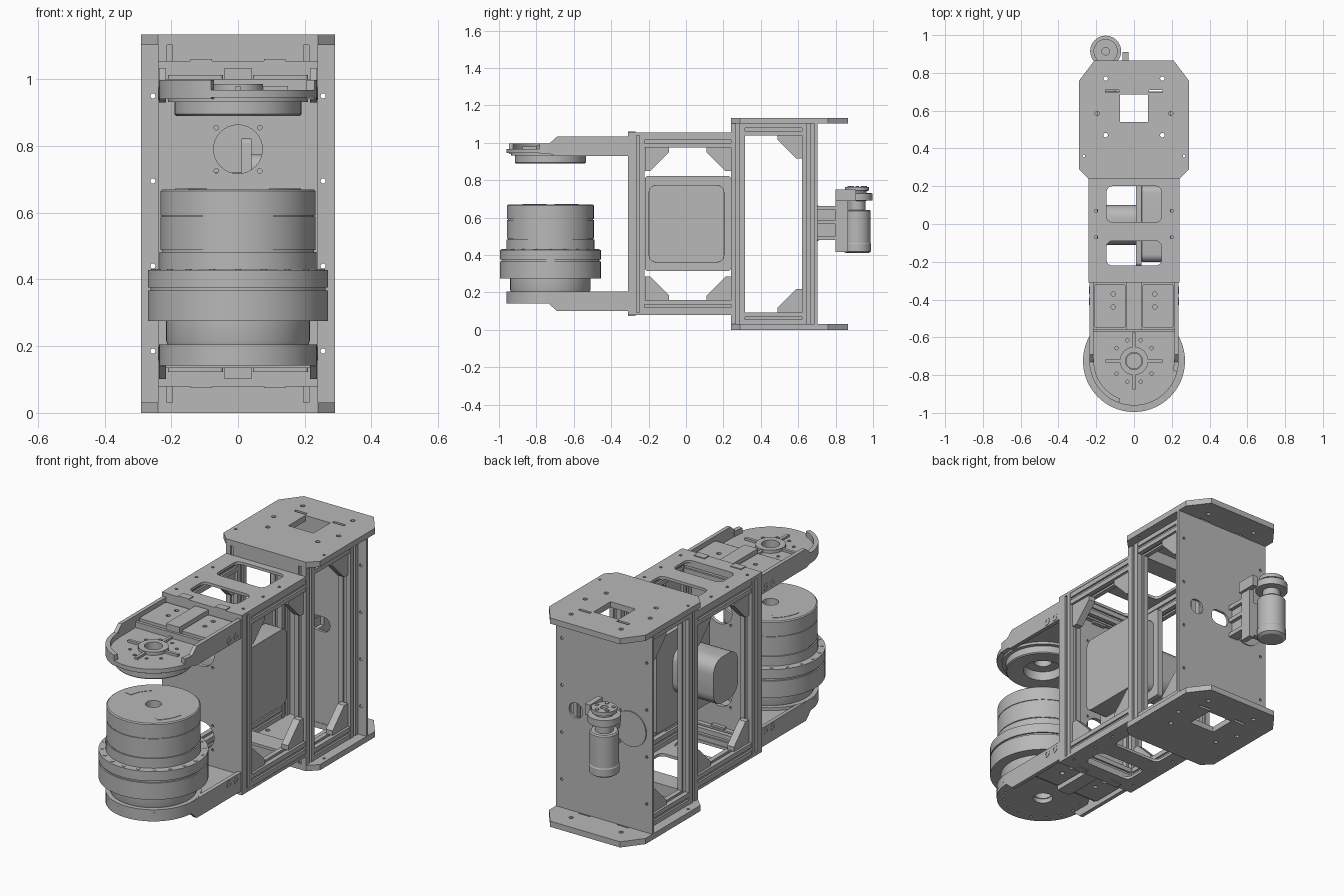
import bpy, bmesh, math
from mathutils import Matrix

cube = bpy.data.objects.get("Cube")
if cube:
    bpy.data.objects.remove(cube, do_unlink=True)

grey = bpy.data.materials.new("plain grey")
grey.use_nodes = True
grey.diffuse_color = (0.48, 0.48, 0.48, 1)
grey.node_tree.nodes["Principled BSDF"].inputs["Base Color"].default_value = (0.48, 0.48, 0.48, 1)
made = []
MID = 0.567          # mid height of the symmetric frame
AXIS = (0, -0.725)   # joint axis


def finish(name, bm):
    bmesh.ops.remove_doubles(bm, verts=bm.verts, dist=1e-5)
    bmesh.ops.recalc_face_normals(bm, faces=bm.faces)
    me = bpy.data.meshes.new(name)
    bm.to_mesh(me)
    bm.free()
    me.materials.append(grey)
    ob = bpy.data.objects.new(name, me)
    bpy.context.collection.objects.link(ob)
    made.append(ob)
    return ob


def add_box(bm, x, y, z):
    mid = [(a + b) / 2 for a, b in (x, y, z)]
    size = [abs(b - a) for a, b in (x, y, z)]
    bmesh.ops.create_cube(bm, size=1, matrix=Matrix.Translation(mid) @ Matrix.Diagonal((*size, 1)))


def box(name, x, y, z):
    bm = bmesh.new()
    add_box(bm, x, y, z)
    return finish(name, bm)


def slot_bar(name, x, y, z):
    """Slotted extrusion: a core with four corner strips, along its longest side."""
    bm = bmesh.new()
    spans = [x, y, z]
    long = max(range(3), key=lambda i: abs(spans[i][1] - spans[i][0]))
    across = [i for i in range(3) if i != long]
    core = list(spans)
    for i in across:
        core[i] = (spans[i][0] + 0.01, spans[i][1] - 0.01)
    add_box(bm, *core)
    for p in (0, 1):
        for q in (0, 1):
            strip = list(spans)
            for i, side in zip(across, (p, q)):
                lo, hi = spans[i]
                t = (hi - lo) * 0.38
                strip[i] = (hi - t, hi) if side else (lo, lo + t)
            add_box(bm, *strip)
    return finish(name, bm)


def arc(cx, cy, r, a, b, n=24):
    angles = [math.radians(a + (b - a) * i / (n - 1)) for i in range(n)]
    return [(cx + r * math.cos(t), cy + r * math.sin(t)) for t in angles]


def circle(cx, cy, r, n=32):
    return arc(cx, cy, r, 0, 360 - 360 / n, n)


def rect(x0, x1, y0, y1, r=0.0):
    if not r:
        return [(x0, y0), (x1, y0), (x1, y1), (x0, y1)]
    corners = ((x1 - r, y1 - r, 0), (x0 + r, y1 - r, 90), (x0 + r, y0 + r, 180), (x1 - r, y0 + r, 270))
    return [p for cx, cy, a in corners for p in arc(cx, cy, r, a, a + 90, 6)]


def plate(name, loops, w0, w1, plane="xy"):
    """Flat outline with holes, given thickness from w0 to w1 across its plane."""
    cu = bpy.data.curves.new(name, "CURVE")
    cu.dimensions, cu.fill_mode, cu.extrude = "2D", "BOTH", abs(w1 - w0) / 2
    for loop in loops:
        sp = cu.splines.new("POLY")
        sp.points.add(len(loop) - 1)
        sp.use_cyclic_u = True
        for pt, (u, v) in zip(sp.points, loop):
            pt.co = (u, v, 0, 1)
    tmp = bpy.data.objects.new(name + " outline", cu)
    bpy.context.collection.objects.link(tmp)
    me = bpy.data.meshes.new_from_object(tmp.evaluated_get(bpy.context.evaluated_depsgraph_get()))
    bpy.data.objects.remove(tmp, do_unlink=True)
    bm = bmesh.new()
    bm.from_mesh(me)
    for v in bm.verts:
        a, b, c = v.co.x, v.co.y, v.co.z + (w0 + w1) / 2
        v.co = {"xy": (a, b, c), "xz": (a, c, b), "yz": (c, a, b)}[plane]
    return finish(name, bm)


def revolve(name, profile, centre, seg=64, closed=False):
    bm = bmesh.new()
    vs = [bm.verts.new((centre[0] + r, centre[1], z)) for r, z in profile]
    edges = [bm.edges.new(p) for p in zip(vs, vs[1:])]
    if closed:
        edges.append(bm.edges.new((vs[-1], vs[0])))
    bmesh.ops.spin(bm, geom=vs + edges, cent=(*centre, 0), axis=(0, 0, 1), angle=math.tau, steps=seg)
    return finish(name, bm)


def flip(z, top):
    return z if top else 2 * MID - z


for top in (True, False):
    tag = "upper" if top else "lower"

    def span(a, b):
        return tuple(sorted((flip(a, top), flip(b, top))))

    # End plate with clipped corners
    half = [(0.24, 0.24), (0.29, 0.29), (0.29, 0.76), (0.21, 0.865)]
    holes = [rect(-0.075, 0.075, 0.54, 0.685)]
    for s in (-1, 1):
        holes += [circle(s * 0.15, y, 0.012, 12) for y in (0.47, 0.77)]
        holes += [circle(s * 0.195, 0.585, 0.012, 12), circle(s * 0.265, 0.36, 0.007, 10),
                  rect(s * 0.115 - 0.035, s * 0.115 + 0.035, 0.695, 0.71)]
    plate(tag + " end plate", [half + [(-x, y) for x, y in half[::-1]]] + holes, *span(1.103, 1.134))

    # Middle cover plate with two windows
    holes = [rect(-0.145, 0.145, 0.01, 0.2, 0.03), rect(-0.145, 0.145, -0.22, -0.09, 0.03)]
    holes += [circle(s * 0.2, y, 0.008, 10) for s in (-1, 1) for y in (-0.24, -0.07, 0.07)]
    plate(tag + " cover plate", [rect(-0.24, 0.24, -0.31, 0.24)] + holes, *span(1.04, 1.055))

    # Horizontal rails
    box(tag + " rear cross rail", (-0.17, 0.17), (0.24, 0.31), span(1.04, 1.103))
    slot_bar(tag + " front cross rail", (-0.17, 0.17), (-0.29, -0.225), span(0.975, 1.04))
    for s in (-1, 1):
        xs = tuple(sorted((s * 0.172, s * 0.238)))
        slot_bar(tag + " rear side rail", xs, (0.31, 0.62), span(1.04, 1.103))
        slot_bar(tag + " middle side rail", xs, (-0.225, 0.24), span(0.975, 1.04))

        # Corner gussets
        for name, y, d, z in (("front", -0.22, 1, 0.975), ("middle", 0.24, -1, 0.975), ("rear", 0.62, -1, 1.04)):
            tri = [(0, 0), (0.13, 0), (0.13, 0.025), (0.03, 0.125), (0, 0.125)]
            plate(f"{tag} {name} gusset", [[(y + d * u, flip(z - v, top)) for u, v in tri]],
                  s * 0.185, s * 0.225, "yz")

        # Arm side wall and its bolts
        wall = [(-0.31, 0.93), (-0.31, 1.033), (-0.69, 1.033), (-0.735, 0.993), (-0.735, 0.945), (-0.7, 0.93)]
        plate(tag + " arm wall", [[(y, flip(z, top)) for y, z in wall]], s * 0.215, s * 0.236, "yz")
        for y in (-0.41, -0.35):
            ring = [circle(y, flip(0.957, top), r, 20) for r in (0.02, 0.009)]
            plate(tag + " arm bolt", ring, s * 0.235, s * 0.238, "yz")
        # Arm raised pads
        x0, x1 = sorted((s * 0.045, s * 0.21))
        pad = [rect(x0, x1, -0.55, -0.32, 0.01)] + [circle(s * 0.11, y, 0.012, 12) for y in (-0.44, -0.37)]
        plate(tag + " arm pad", pad, *span(0.965, 1.012))
        box(tag + " arm clip", (s * 0.11 - 0.032, s * 0.11 + 0.032), (-0.31, -0.27), span(1.03, 1.06))

    # Arm floor with round end; the lower one is a thick flat disc
    floor = arc(*AXIS, 0.236, 180, 360, 40) + [(0.236, -0.31), (-0.236, -0.31)]
    holes = [circle(*AXIS, 0.045)]
    holes += [circle(*p, 0.009, 10) for p in circle(*AXIS, 0.115, 10)]
    plate(tag + " arm floor", [floor] + holes, *span(0.945, 0.968))
    box(tag + " arm spine", (-0.04, 0.04), (-0.56, -0.27), span(0.965, 1.033))
    box(tag + " arm cross wall", (-0.22, 0.22), (-0.572, -0.556), span(0.965, 1.0))

# Upper arm rim, hub and ribs
for a, b in ((178, 250), (-14, 2)):
    plate("arm rim", [arc(*AXIS, 0.236, a, b) + arc(*AXIS, 0.212, b, a)], 0.94, 0.997)
plate("arm hub", [circle(*AXIS, 0.075), circle(*AXIS, 0.045)], 0.96, 0.985)
for i in range(4):
    rib = box("hub rib", (0.072, 0.15), (-0.008, 0.008), (0.965, 0.98))
    rib.data.transform(Matrix.Translation((*AXIS, 0)) @ Matrix.Rotation(i * math.pi / 2, 4, "Z"))

# Lower arm seat disc
holes = [circle(*AXIS, 0.05)] + [circle(*p, 0.008, 10) for p in circle(*AXIS, 0.2, 16)]
plate("lower arm seat", [circle(*AXIS, 0.236, 64)] + holes, 0.142, 0.205)

# Vertical posts
for s in (-1, 1):
    xs = tuple(sorted((s * 0.17, s * 0.24)))
    for name, y0, y1, z0 in (("front", -0.29, -0.222, 0.085), ("middle", 0.24, 0.315, 0.03), ("rear", 0.62, 0.69, 0.03)):
        slot_bar(name + " post", xs, (y0, y1), (z0, 2 * MID - z0))

# Upright panels
holes = [circle(0, flip(0.79, t), 0.073) for t in (True, False)]
holes += [circle(s * 0.065, flip(z, t), 0.007, 10) for s in (-1, 1) for z in (0.725, 0.855) for t in (True, False)]
plate("front panel", [rect(-0.24, 0.24, 0.082, 1.052)] + holes, -0.31, -0.29, "xz")
holes = [circle(s * 0.255, z, 0.008, 10) for s in (-1, 1) for z in (0.185, 0.44, 0.695, 0.95)]
holes += [rect(0.13, 0.21, 0.54, 0.62, 0.035), rect(-0.04, 0.07, 0.53, 0.61, 0.035)]
plate("back panel", [rect(-0.29, 0.29, 0.03, 1.104)] + holes, 0.688, 0.702, "xz")

# Central equipment box
plate("box flange", [rect(-0.22, 0.24, 0.315, 0.822, 0.015)], 0.01, 0.04, "yz")
tub = plate("box cover", [rect(-0.2, 0.205, 0.36, 0.775, 0.04)], 0.04, 0.15, "yz")
bev = tub.modifiers.new("soft edge", "BEVEL")
bev.width, bev.segments = 0.012, 2
plate("side housing", [rect(-0.11, 0.1, 0.47, 0.72, 0.07)], -0.235, 0.012, "yz")

# Lower joint motor
body = [(0, 0.2), (0.21, 0.2), (0.215, 0.215), (0.215, 0.275), (0.27, 0.275), (0.27, 0.366), (0.262, 0.366),
        (0.262, 0.376), (0.27, 0.376), (0.27, 0.428), (0.235, 0.43), (0.235, 0.482), (0.228, 0.482), (0.228, 0.488),
        (0.232, 0.488), (0.232, 0.588), (0.228, 0.588), (0.228, 0.592), (0.232, 0.592), (0.232, 0.665), (0.226, 0.67),
        (0.04, 0.67), (0.04, 0.63), (0, 0.63)]
revolve("joint motor", body, AXIS, 80)
for p in circle(*AXIS, 0.252, 20):
    plate("flange bolt", [circle(*p, 0.009, 10)], 0.426, 0.431)
for a in (150, 330):
    plate("motor cap vent", [arc(*AXIS, 0.19, a - 22, a + 22) + arc(*AXIS, 0.15, a + 22, a - 22)], 0.668, 0.672)

# Upper joint bearing ring
ring = [(0.1, 0.895), (0.185, 0.89), (0.19, 0.895), (0.19, 0.932), (0.21, 0.932), (0.21, 0.946), (0.1, 0.946)]
revolve("joint bearing", ring, AXIS, 64, True)

# Rear drive motor
DRIVE = (-0.15, 0.915)
drive = [(0, 0.41), (0.06, 0.41), (0.075, 0.42), (0.075, 0.46), (0.072, 0.465), (0.072, 0.635), (0.066, 0.642),
         (0.045, 0.642), (0.045, 0.69), (0.082, 0.692), (0.082, 0.73), (0.05, 0.732), (0.05, 0.742),
         (0.064, 0.745), (0.064, 0.765), (0.02, 0.765), (0.02, 0.75), (0, 0.75)]
revolve("drive motor", drive, DRIVE, 40)
for p in circle(*DRIVE, 0.045, 5):
    plate("drive hub bolt", [circle(*p, 0.01, 10)], 0.765, 0.77)
box("drive bracket", (-0.075, -0.045), (0.8, 0.865), (0.415, 0.73))
box("drive clamp", (-0.15, -0.07), (0.835, 0.865), (0.43, 0.62))
for z in (0.48, 0.565, 0.64):
    box("bracket arm", (-0.1, -0.045), (0.7, 0.805), (z, z + 0.022))
box("bracket web", (-0.085, -0.065), (0.7, 0.8), (0.48, 0.66))
box("tension block", (-0.06, -0.03), (0.8, 0.91), (0.69, 0.75))
plate("bracket base", [circle(-0.16, 0.57, 0.095)], 0.702, 0.708, "xz")

# Smooth round surfaces, keep hard edges
for ob in bpy.context.selected_objects:
    ob.select_set(False)
for ob in made:
    ob.select_set(True)
bpy.context.view_layer.objects.active = made[0]
bpy.ops.object.shade_smooth_by_angle(angle=math.radians(30))
